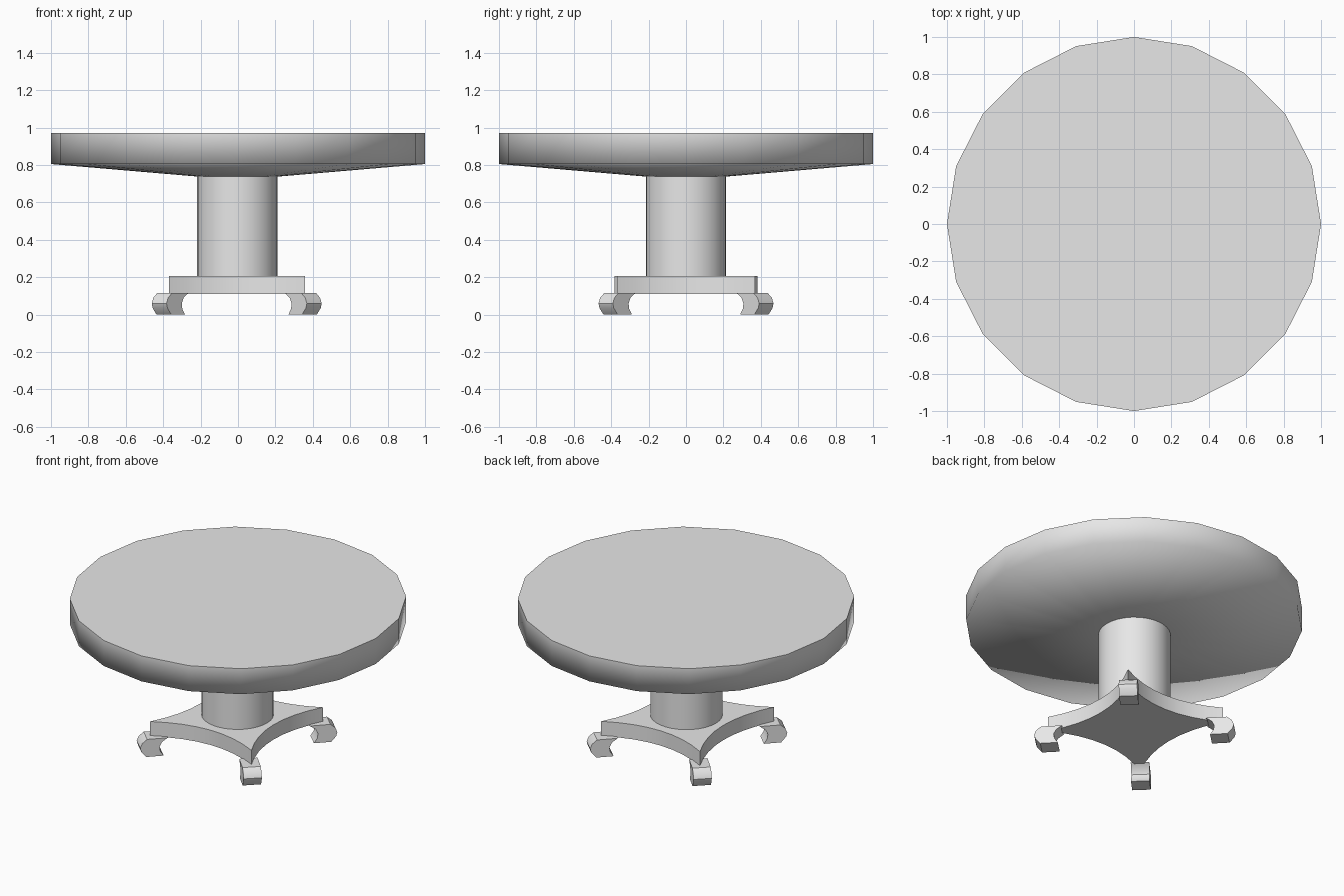
import bpy, bmesh, math
from mathutils import Matrix, Vector

if "Cube" in bpy.data.objects:
    bpy.data.objects.remove(bpy.data.objects["Cube"], do_unlink=True)

GREY = (0.8, 0.8, 0.8, 1)
grey = bpy.data.materials.new("plain grey")
grey.use_nodes = True
grey.diffuse_color = GREY
grey.node_tree.nodes["Principled BSDF"].inputs["Base Color"].default_value = GREY


def finish(bm, name, smooth_angle):
    bmesh.ops.recalc_face_normals(bm, faces=bm.faces)
    mesh = bpy.data.meshes.new(name)
    bm.to_mesh(mesh)
    bm.free()
    mesh.materials.append(grey)
    obj = bpy.data.objects.new(name, mesh)
    bpy.context.collection.objects.link(obj)
    bpy.ops.object.select_all(action='DESELECT')
    obj.select_set(True)
    bpy.context.view_layer.objects.active = obj
    bpy.ops.object.shade_smooth_by_angle(angle=math.radians(smooth_angle))
    return obj


def lathe(name, profile, sides, smooth_angle, x=0):
    """Closed round part from (radius, height) rings, bottom to top."""
    bm = bmesh.new()
    rings = []
    for r, z in profile:
        angles = [2 * math.pi * i / sides for i in range(sides)]
        rings.append([bm.verts.new((x + r * math.cos(a), r * math.sin(a), z)) for a in angles])
    for low, high in zip(rings, rings[1:]):
        for i in range(sides):
            j = (i + 1) % sides
            bm.faces.new((low[i], low[j], high[j], high[i]))
    bm.faces.new(rings[0])
    bm.faces.new(rings[-1])
    return finish(bm, name, smooth_angle)


def prism(name, points, offset, smooth_angle, matrix=Matrix()):
    """Extrude a closed outline along an offset."""
    bm = bmesh.new()
    face = bm.faces.new([bm.verts.new(p) for p in points])
    out = bmesh.ops.extrude_face_region(bm, geom=[face], use_keep_orig=True)
    moved = [v for v in out["geom"] if isinstance(v, bmesh.types.BMVert)]
    bmesh.ops.translate(bm, verts=moved, vec=offset)
    bmesh.ops.transform(bm, matrix=matrix, verts=bm.verts)
    return finish(bm, name, smooth_angle)


# Table top with a shallow conical underside
lathe("table_top", [(0.215, 0.738), (1, 0.805), (1, 0.972)], 20, 87)

# Central column
lathe("column", [(0.215, 0.2), (0.215, 0.742)], 32, 40, x=-0.003)

# Four-pointed base plate with concave sides
corners = [Vector(c) for c in ((-0.37, -0.383, 0.11), (0.357, -0.37, 0.11),
                               (0.357, 0.37, 0.11), (-0.37, 0.383, 0.11))]
outline = []
STEPS = 8
for i, start in enumerate(corners):
    end = corners[(i + 1) % 4]
    inward = Vector((start.y - end.y, end.x - start.x, 0)).normalized()
    for s in range(STEPS):
        t = s / STEPS
        outline.append(start.lerp(end, t) + inward * 0.1 * 4 * t * (1 - t))
prism("base_plate", outline, (0, 0, 0.097), 30)

# Scrolled feet under the four points
HALF = 0.055
foot_profile = [(0.43, 0.115), (0.555, 0.115), (0.585, 0.09), (0.597, 0.06), (0.59, 0.035),
                (0.56, 0), (0.455, 0), (0.475, 0.03), (0.48, 0.06), (0.465, 0.09)]
for side_x, name_x in ((1, "left"), (-1, "right")):
    for side_y, name_y in ((-1, "front"), (1, "back")):
        angle = math.atan2(side_y * 0.72, side_x * 0.695)
        place = Matrix.Translation((-0.007, 0, 0)) @ Matrix.Rotation(angle, 4, 'Z')
        prism(f"{name_y}_{name_x}_foot", [(u, -HALF, z) for u, z in foot_profile],
              (0, 2 * HALF, 0), 35, place)
